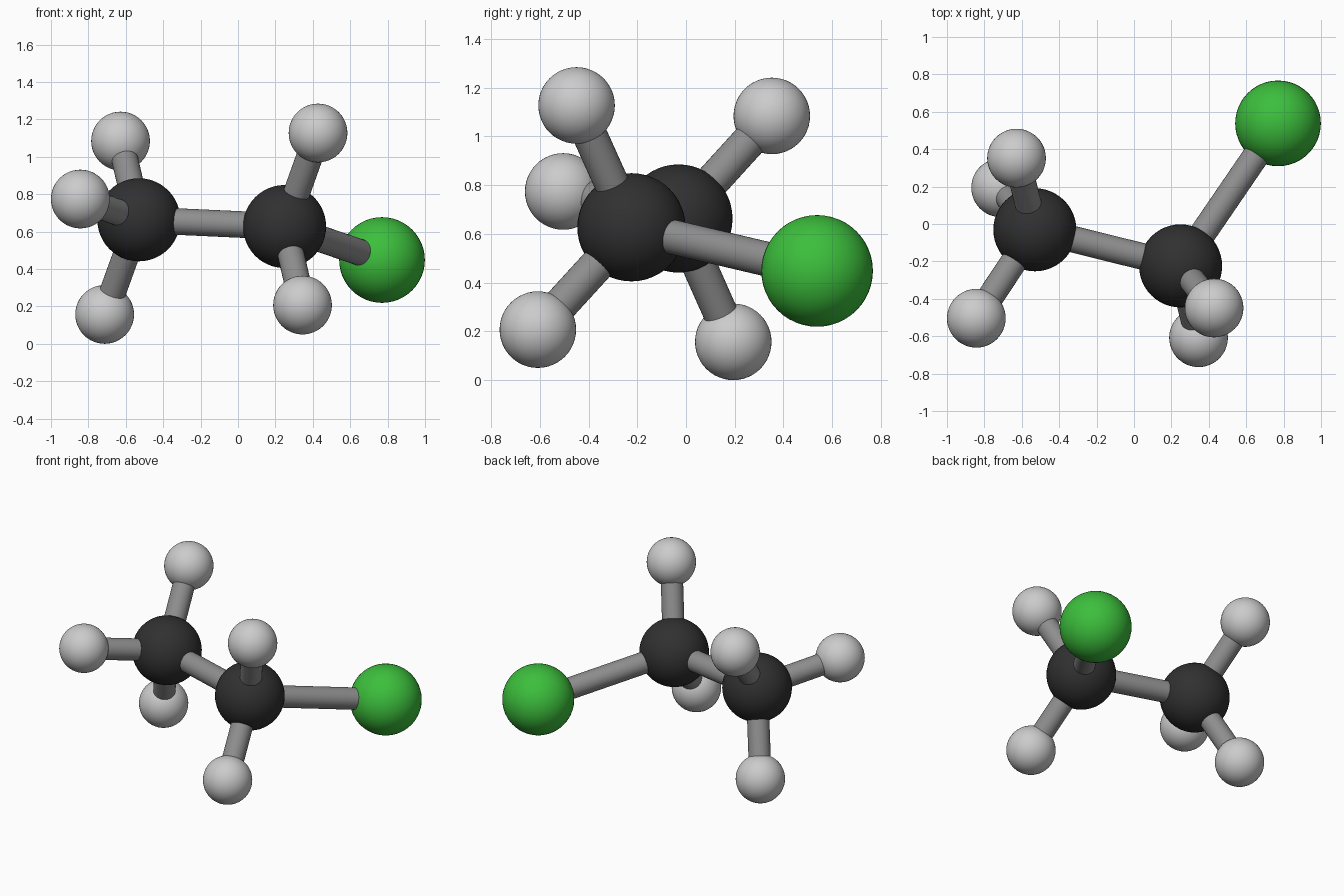
import bpy
from mathutils import Vector
from math import radians

if "Cube" in bpy.data.objects:
    bpy.data.objects.remove(bpy.data.objects["Cube"])


def material(name, rgb):
    m = bpy.data.materials.new(name)
    m.diffuse_color = (*rgb, 1)
    m.use_nodes = True
    m.node_tree.nodes["Principled BSDF"].inputs["Base Color"].default_value = m.diffuse_color
    return m


DARK = material("dark", (0.03, 0.03, 0.03))
GREEN = material("green", (0.045, 0.52, 0.045))
STICK = material("stick_grey", (0.27, 0.27, 0.27))

# atoms: centre, radius, material
ATOMS = {
    "carbon_left": ((-0.53, -0.031, 0.663), 0.222, DARK),
    "carbon_right": ((0.249, -0.224, 0.627), 0.222, DARK),
    "chlorine": ((0.77, 0.538, 0.448), 0.229, GREEN),
    "hydrogen_left_top": ((-0.628, 0.352, 1.084), 0.157, None),
    "hydrogen_left_front": ((-0.843, -0.504, 0.774), 0.157, None),
    "hydrogen_left_bottom": ((-0.713, 0.194, 0.157), 0.157, None),
    "hydrogen_right_top": ((0.428, -0.449, 1.127), 0.157, None),
    "hydrogen_right_bottom": ((0.345, -0.608, 0.207), 0.157, None),
}
BOND_RADIUS = 0.071


def finish(name, mat):
    ob = bpy.context.object
    ob.name = name
    if mat:
        ob.data.materials.append(mat)
    bpy.ops.object.shade_smooth_by_angle(angle=radians(40))


def bond(a, b):
    p, q = Vector(ATOMS[a][0]), Vector(ATOMS[b][0])
    d = q - p
    bpy.ops.mesh.primitive_cylinder_add(
        vertices=32, radius=BOND_RADIUS, depth=d.length, location=(p + q) / 2,
        rotation=d.to_track_quat('Z', 'Y').to_euler())
    finish("bond_" + b, STICK)


# balls
for name, (pos, radius, mat) in ATOMS.items():
    bpy.ops.mesh.primitive_uv_sphere_add(
        segments=48, ring_count=24, radius=radius, location=pos)
    finish(name, mat)

# sticks between the carbons and from each carbon to its neighbours
bond("carbon_left", "carbon_right")
bond("carbon_right", "chlorine")
for name in ATOMS:
    if name.startswith("hydrogen"):
        bond("carbon_" + name.split("_")[1], name)
